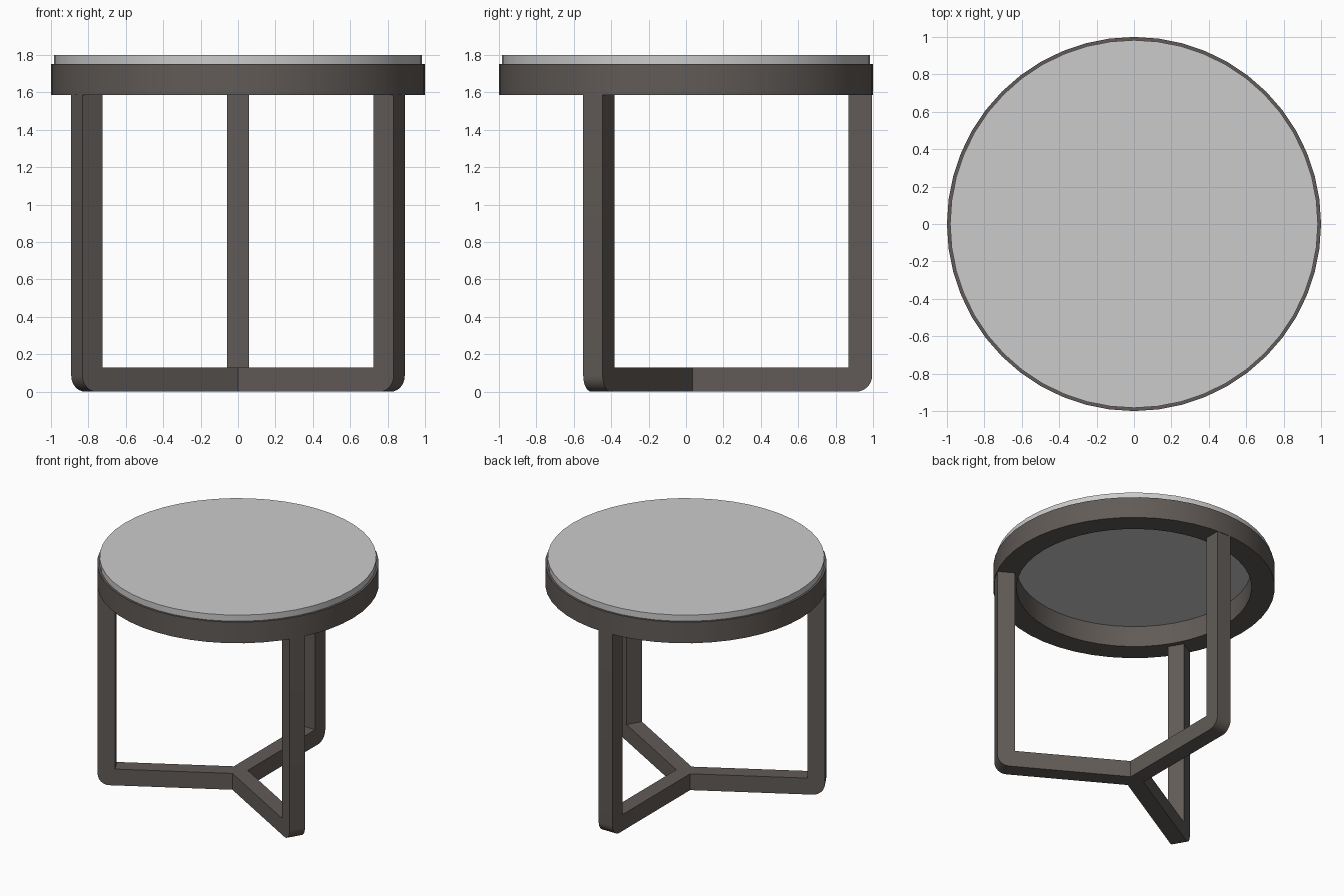
import bpy, bmesh, math

if "Cube" in bpy.data.objects:
    bpy.data.objects.remove(bpy.data.objects["Cube"])

SEG = 48
dark = bpy.data.materials.new("dark_bronze")
dark.diffuse_color = (0.12, 0.105, 0.095, 1)
dark.use_nodes = True
dark.node_tree.nodes["Principled BSDF"].inputs["Base Color"].default_value = dark.diffuse_color


def finish(name, bm, mat=None):
    bmesh.ops.remove_doubles(bm, verts=bm.verts, dist=1e-5)
    bmesh.ops.recalc_face_normals(bm, faces=bm.faces)
    me = bpy.data.meshes.new(name)
    bm.to_mesh(me)
    bm.free()
    ob = bpy.data.objects.new(name, me)
    bpy.context.collection.objects.link(ob)
    if mat:
        me.materials.append(mat)
    bpy.ops.object.select_all(action='DESELECT')
    ob.select_set(True)
    bpy.context.view_layer.objects.active = ob
    bpy.ops.object.shade_smooth_by_angle(angle=math.radians(30))
    return ob


# Apron ring: rectangular section swept round the z axis
bm = bmesh.new()
section = [(0.835, 1.587), (1.0, 1.587), (1.0, 1.752), (0.835, 1.752)]
rings = [[bm.verts.new((r * math.cos(a), r * math.sin(a), z)) for r, z in section]
         for a in (2 * math.pi * i / SEG for i in range(SEG))]
for i in range(SEG):
    a, b = rings[i], rings[(i + 1) % SEG]
    for k in range(4):
        m = (k + 1) % 4
        bm.faces.new((a[k], b[k], b[m], a[m]))
finish("apron_ring", bm, dark)

# Round table top resting on the ring
bm = bmesh.new()
bmesh.ops.create_cone(bm, cap_ends=True, segments=SEG, radius1=0.983, radius2=0.983, depth=0.05)
bmesh.ops.translate(bm, verts=bm.verts, vec=(0, 0, 1.775))
finish("table_top", bm)

# Three L-shaped legs mitred together at the centre
W, R, INNER, BAR, TOP, FILLET = 0.06, 0.995, 0.87, 0.128, 1.587, 0.085
bm = bmesh.new()
for n in range(3):
    ang = math.radians(90 + 120 * n)
    c, s = math.cos(ang), math.sin(ang)
    columns = []
    for off in (-W, 0, W):
        start = abs(off) * math.tan(math.radians(30))
        profile = [(start, BAR), (INNER, BAR), (INNER, TOP), (R, TOP)]
        for i in range(9):
            t = math.radians(90 * i / 8)
            profile.append((R - FILLET + FILLET * math.cos(t), FILLET - FILLET * math.sin(t)))
        profile.append((start, 0))
        columns.append([bm.verts.new((r * c - off * s, r * s + off * c, z)) for r, z in profile])
    for p, q in zip(columns, columns[1:]):
        for i in range(len(p) - 1):
            bm.faces.new((p[i], q[i], q[i + 1], p[i + 1]))
    bm.faces.new(columns[0])
    bm.faces.new(columns[2])
finish("leg_frame", bm, dark)
